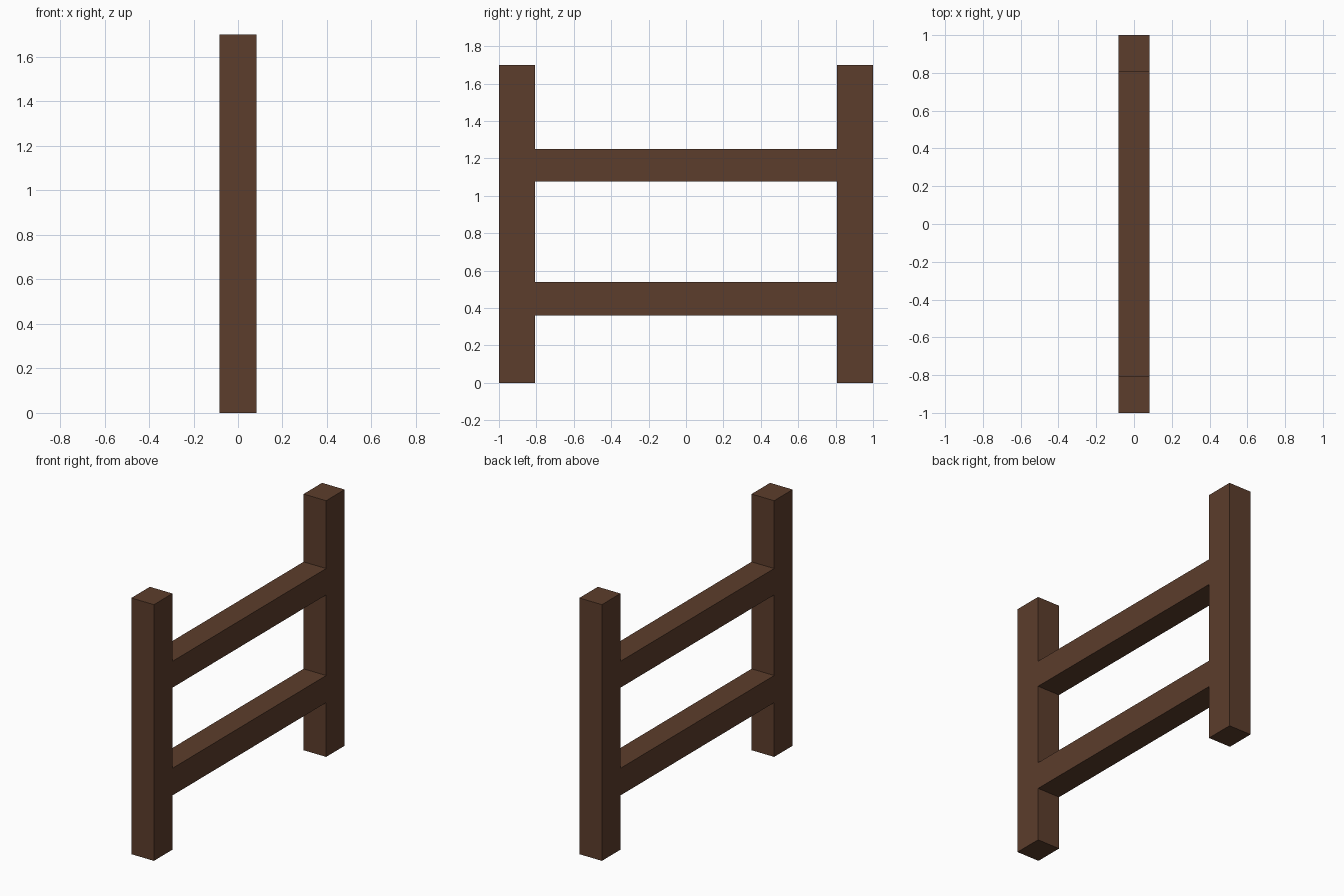
import bpy, bmesh

if "Cube" in bpy.data.objects:
    bpy.data.objects.remove(bpy.data.objects["Cube"])

HALF_X = 0.083
Y_OUT, Y_IN = 1.0, 0.806
LEVELS = [0.0, 0.36, 0.54, 1.075, 1.25, 1.70]   # post base, rail edges, post top
RAIL_BANDS = (1, 3)                             # level intervals filled by rails

bm = bmesh.new()


def panel(y0, y1, z0, z1):
    """Add one rectangle of the side profile."""
    bm.faces.new([bm.verts.new((-HALF_X, y, z))
                  for y, z in ((y0, z0), (y1, z0), (y1, z1), (y0, z1))])


# Two posts and two flush rails drawn as a side profile
for i, (z0, z1) in enumerate(zip(LEVELS, LEVELS[1:])):
    panel(-Y_OUT, -Y_IN, z0, z1)
    panel(Y_IN, Y_OUT, z0, z1)
    if i in RAIL_BANDS:
        panel(-Y_IN, Y_IN, z0, z1)
bmesh.ops.remove_doubles(bm, verts=bm.verts[:], dist=1e-5)

# Thicken the profile into one closed frame
ext = bmesh.ops.extrude_face_region(bm, geom=bm.faces[:], use_keep_orig=True)
bmesh.ops.translate(bm, vec=(2 * HALF_X, 0, 0),
                    verts=[v for v in ext["geom"] if isinstance(v, bmesh.types.BMVert)])
bmesh.ops.recalc_face_normals(bm, faces=bm.faces[:])

mesh = bpy.data.meshes.new("fence_frame")
bm.to_mesh(mesh)
bm.free()
fence = bpy.data.objects.new("fence_frame", mesh)
bpy.context.collection.objects.link(fence)

# Dark brown wood
wood = bpy.data.materials.new("dark_wood")
wood.diffuse_color = (0.107, 0.047, 0.025, 1)
wood.use_nodes = True
wood.node_tree.nodes["Principled BSDF"].inputs["Base Color"].default_value = wood.diffuse_color
mesh.materials.append(wood)
